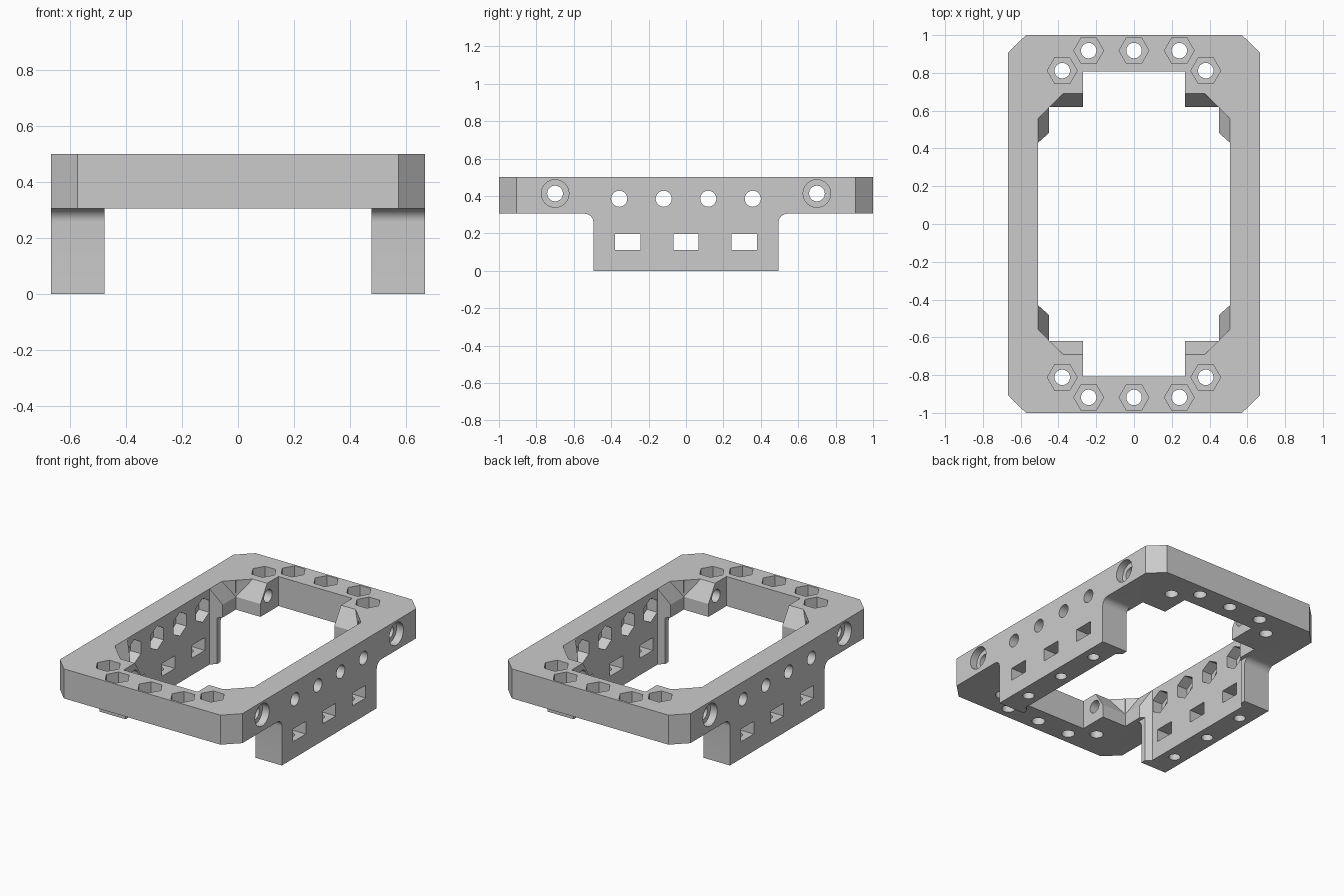
import bpy, bmesh, math
from mathutils import Matrix, Vector

if "Cube" in bpy.data.objects:
    bpy.data.objects.remove(bpy.data.objects["Cube"], do_unlink=True)

TOP, BASE = 0.5, 0.305          # frame top and underside
HALF_X, HALF_Y = 0.667, 1.0
WALL_X = 0.508                  # inner face of the side walls
BLOCK_X, BLOCK_Y = 0.45, 0.62   # inner corner of the bolt blocks


def finish(bm, name):
    bmesh.ops.recalc_face_normals(bm, faces=bm.faces)
    mesh = bpy.data.meshes.new(name)
    bm.to_mesh(mesh)
    bm.free()
    obj = bpy.data.objects.new(name, mesh)
    bpy.context.collection.objects.link(obj)
    return obj


def prism(name, points, vector):
    bm = bmesh.new()
    face = bm.faces.new([bm.verts.new(p) for p in points])
    new = bmesh.ops.extrude_face_region(bm, geom=[face])["geom"]
    bmesh.ops.translate(bm, vec=vector, verts=[v for v in new if isinstance(v, bmesh.types.BMVert)])
    return finish(bm, name)


def rod(name, center, radius, length, axis="z", sides=32):
    bm = bmesh.new()
    turn = Matrix.Rotation(math.pi / 2, 4, "Z")
    if axis == "x":
        turn = Matrix.Rotation(math.pi / 2, 4, "Y") @ turn
    bmesh.ops.create_cone(bm, cap_ends=True, segments=sides, radius1=radius, radius2=radius,
                          depth=length, matrix=Matrix.Translation(center) @ turn)
    return finish(bm, name)


def box(name, center, size):
    bm = bmesh.new()
    bmesh.ops.create_cube(bm, size=1, matrix=Matrix.Translation(center) @ Matrix.Diagonal((*size, 1)))
    return finish(bm, name)


def combine(body, tool, operation="DIFFERENCE"):
    tool.hide_render = True
    mod = body.modifiers.new("combine", "BOOLEAN")
    mod.operation, mod.solver, mod.object = operation, "EXACT", tool
    bpy.context.view_layer.objects.active = body
    bpy.ops.object.modifier_apply(modifier=mod.name)
    bpy.data.objects.remove(tool, do_unlink=True)


def ring(quarter, z):
    """Mirror one quarter outline into a closed loop."""
    right = quarter + [(x, -y) for x, y in reversed(quarter)]
    return [(x, y, z) for x, y in right + [(-x, y) for x, y in reversed(right)]]


# Chamfered frame slab
frame = prism("mounting_frame", ring([(0.572, HALF_Y), (HALF_X, 0.907)], BASE), (0, 0, TOP - BASE))

# Side legs with filleted shoulders
R, LEG_Y = 0.047, 0.495
arc = [(LEG_Y + R - R * math.cos(a), BASE - R + R * math.sin(a))
       for a in [i * math.pi / 16 for i in range(9)]]
half = [(LEG_Y, 0)] + arc + [(LEG_Y + R, BASE + 0.04)]
profile = half + [(-y, z) for y, z in reversed(half)]
for side in (-1, 1):
    leg = prism("leg", [(side * 0.475, y, z) for y, z in profile], (side * (HALF_X - 0.475), 0, 0))
    combine(frame, leg, "UNION")

# Central opening, leaving bolt blocks in the corners and ribs at the leg ends
opening = [(0.27, 0.808), (0.27, BLOCK_Y), (BLOCK_X, BLOCK_Y), (BLOCK_X, 0.482), (WALL_X, 0.43)]
combine(frame, prism("opening", ring(opening, -0.1), (0, 0, 0.8)))

# Sloped tops of the corner blocks
bm = bmesh.new()
rim = [(0.375, 0.69), (WALL_X, 0.557)]
for p in ring([(BLOCK_X, BLOCK_Y)], 0.39) + ring(rim, TOP) + ring(rim, TOP + 0.05):
    bm.verts.new(p)
bmesh.ops.convex_hull(bm, input=bm.verts)
combine(frame, finish(bm, "slope_cutter"))

# Vertical bolt holes with hexagonal nut pockets
for end in (-1, 1):
    for x, y in [(-0.38, 0.812), (-0.24, 0.918), (0, 0.918), (0.24, 0.918), (0.38, 0.812)]:
        combine(frame, rod("hole", (x, end * y, 0.4), 0.041, 0.5))
        combine(frame, rod("nut_pocket", (x, end * y, TOP), 0.079, 0.2, sides=6))

for side in (-1, 1):
    # Cross bolts through the corner blocks, counterbored outside
    for y in (-0.7, 0.7):
        combine(frame, rod("hole", (side * 0.47, y, 0.413), 0.042, 0.6, "x"))
        combine(frame, rod("counterbore", (side * HALF_X, y, 0.413), 0.074, 0.1, "x"))
    # Wall holes with nut pockets inside
    for i in range(4):
        y = (i - 1.5) * 0.238
        combine(frame, rod("hole", (side * 0.58, y, 0.385), 0.043, 0.4, "x"))
        combine(frame, rod("nut_pocket", (side * WALL_X, y, 0.385), 0.079, 0.15, "x", sides=6))
    # Rectangular nut slots with bolt holes from below
    for y in (-0.312, 0, 0.312):
        combine(frame, box("slot", (side * 0.58, y, 0.154), (0.4, 0.135, 0.084)))
        combine(frame, rod("hole", (side * 0.588, y, 0.05), 0.036, 0.2))

# Single grey finish
grey = bpy.data.materials.new("light_grey")
grey.use_nodes = True
colour = (0.6, 0.6, 0.6, 1)
grey.diffuse_color = colour
grey.node_tree.nodes["Principled BSDF"].inputs["Base Color"].default_value = colour
frame.data.materials.clear()
frame.data.materials.append(grey)
for poly in frame.data.polygons:
    poly.material_index = 0

bpy.ops.object.select_all(action="DESELECT")
frame.select_set(True)
bpy.context.view_layer.objects.active = frame
bpy.ops.object.shade_smooth_by_angle(angle=math.radians(25))
